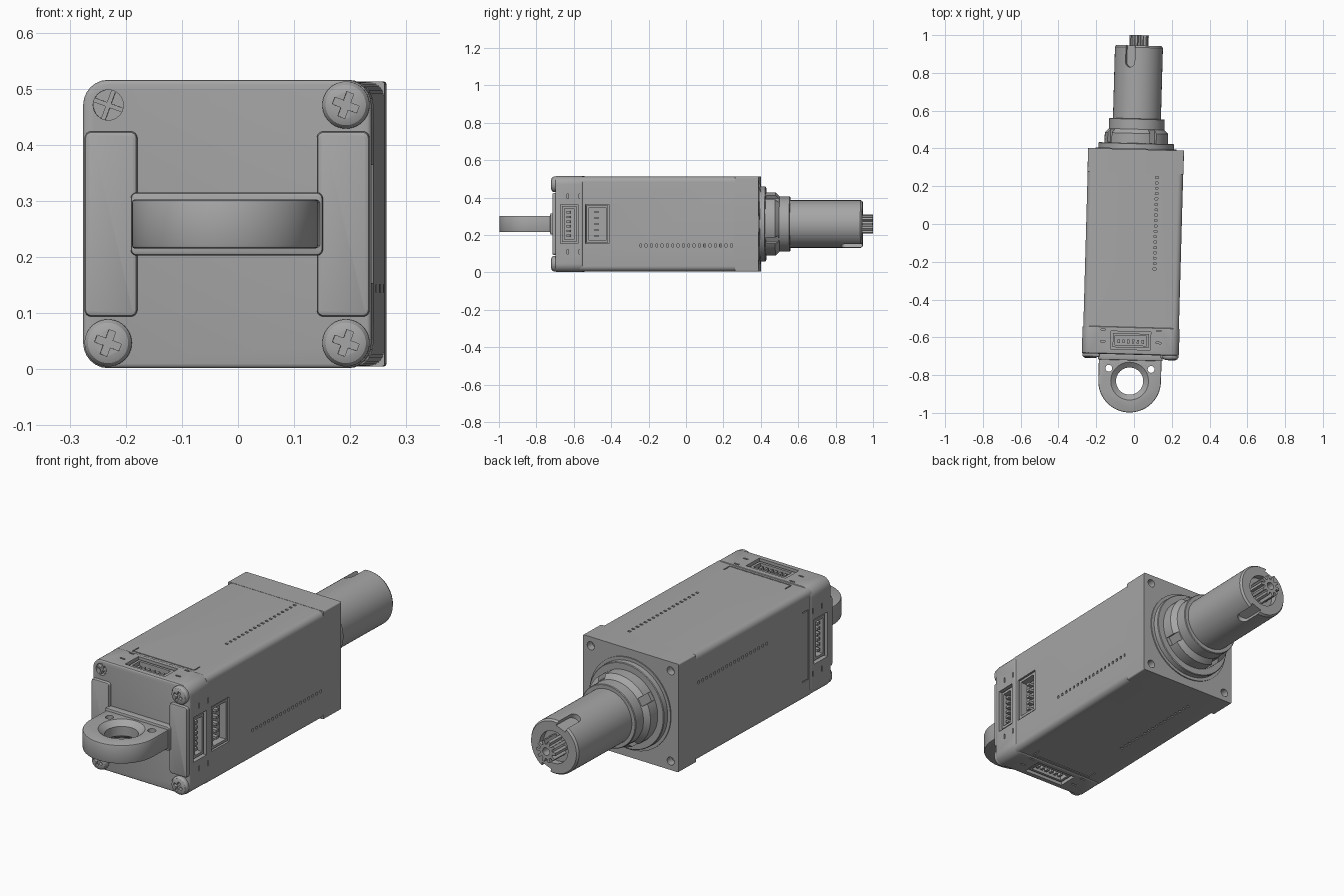
import bpy, bmesh
from math import sin, cos, pi, radians
from mathutils import Matrix, Vector

if "Cube" in bpy.data.objects:
    bpy.data.objects.remove(bpy.data.objects["Cube"], do_unlink=True)

grey = bpy.data.materials.new("satin_grey")
grey.use_nodes = True
colour = (0.38, 0.38, 0.38, 1)
grey.diffuse_color = colour
grey.node_tree.nodes["Principled BSDF"].inputs["Base Color"].default_value = colour
parts = []
PLACE = {'x': lambda u, v, d: (d, u, v), 'y': lambda u, v, d: (u, d, v), 'z': lambda u, v, d: (u, v, d)}


def finish(name, bm, cutter=False):
    bmesh.ops.recalc_face_normals(bm, faces=bm.faces)
    mesh = bpy.data.meshes.new(name)
    bm.to_mesh(mesh)
    bm.free()
    mesh.materials.append(grey)
    ob = bpy.data.objects.new(name, mesh)
    bpy.context.collection.objects.link(ob)
    ob.hide_render = cutter
    if not cutter:
        parts.append(ob)
    return ob


def loft(bm, rings):
    """Skin a list of equal-length point rings and cap both ends."""
    loops = [[bm.verts.new(p) for p in ring] for ring in rings]
    n = len(loops[0])
    for a, b in zip(loops, loops[1:]):
        for i in range(n):
            j = (i + 1) % n
            bm.faces.new((a[i], a[j], b[j], b[i]))
    bm.faces.new(loops[0])
    bm.faces.new(loops[-1])


def prism(bm, pts, d0, d1, axis='y'):
    loft(bm, [[PLACE[axis](u, v, d) for u, v in pts] for d in (d0, d1)])


def circle(r, n=40, cu=0, cv=0):
    return [(cu + r * cos(2 * pi * i / n), cv + r * sin(2 * pi * i / n)) for i in range(n)]


def lathe(bm, profile, axis='y', n=64, cu=0, cv=0):
    loft(bm, [[PLACE[axis](u, v, d) for u, v in circle(r, n, cu, cv)] for d, r in profile])


def rrect(w, h, r, cu=0, cv=0, n=6):
    pts = []
    for k, (sx, sy) in enumerate(((1, 1), (-1, 1), (-1, -1), (1, -1))):
        for i in range(n + 1):
            a = (k + i / n) * pi / 2
            pts.append((cu + sx * (w / 2 - r) + r * cos(a), cv + sy * (h / 2 - r) + r * sin(a)))
    return pts


def box(bm, x, y, z, rot=None):
    m = Matrix.Translation(((x[0] + x[1]) / 2, (y[0] + y[1]) / 2, (z[0] + z[1]) / 2))
    m = m @ Matrix.Diagonal((x[1] - x[0], y[1] - y[0], z[1] - z[0], 1))
    bmesh.ops.create_cube(bm, size=1, matrix=(rot or Matrix()) @ m)


def bake(ob):
    mesh = bpy.data.meshes.new_from_object(ob.evaluated_get(bpy.context.evaluated_depsgraph_get()))
    ob.modifiers.clear()
    ob.data = mesh


def bevel(ob, width, segments=3):
    mod = ob.modifiers.new("bevel", 'BEVEL')
    mod.width, mod.segments, mod.angle_limit = width, segments, radians(40)
    bake(ob)


def cut(ob, bm):
    tool = finish("cutter", bm, True)
    mod = ob.modifiers.new("cut", 'BOOLEAN')
    mod.operation, mod.solver, mod.object = 'DIFFERENCE', 'EXACT', tool
    bake(ob)
    bpy.data.objects.remove(tool, do_unlink=True)


def solid(name, fn, *args, **kw):
    bm = bmesh.new()
    fn(bm, *args, **kw)
    return finish(name, bm)


SIDES = [Matrix.Rotation(k * pi / 2, 4, 'Y') for k in range(4)]  # top, +x, bottom, -x

# Main housing, with vent rows, etched frames and one large socket
body = solid("housing", prism, rrect(.506, .506, .028), -.56, .27)
bm = bmesh.new()
for k, rot in enumerate(SIDES):
    for i in range(18):
        y = -.24 + i * .0285
        box(bm, (.108, .122), (y, y + .01), (.243, .27), rot)
    if k != 1:
        box(bm, (-.165, .165), (-.535, -.530), (.248, .27), rot)
        for x in (-.165, .16):
            box(bm, (x, x + .005), (-.529, -.49), (.248, .27), rot)
box(bm, (-.105, .105), (-.53, -.405), (.215, .27), SIDES[1])
cut(body, bm)
rear = solid("rear_housing", prism, rrect(.508, .508, .006), .27, .395)
bm = bmesh.new()
for sx in (-1, 1):
    for sz in (-1, 1):
        prism(bm, circle(.019, 24, sx * .212, sz * .212), .36, .41)
cut(rear, bm)

# Front cap with a socket bay and slits on each side
cap = solid("front_cap", prism, rrect(.514, .514, .045), -.692, -.545)
bevel(cap, .008)
bm = bmesh.new()
for rot in SIDES:
    box(bm, (-.105, .105), (-.665, -.57), (.22, .28), rot)
    for x in (-.16, .135):
        box(bm, (x, x + .025), (-.63, -.622), (.245, .28), rot)
        box(bm, (x, x + .025), (-.565, -.558), (.245, .28), rot)
prism(bm, circle(.027, 32, -.212, .212), -.72, -.67)
cut(cap, bm)


def socket(name, rot, y0, y1, rows, half=.095):
    """Socket shell with a recessed mouth and a row of pins."""
    bm = bmesh.new()
    for x in (-half, half - .012):
        box(bm, (x, x + .012), (y0, y1), (.2, .249), rot)
    for y in (y0, y1 - .012):
        box(bm, (-half + .012, half - .012), (y, y + .012), (.2, .249), rot)
    for i in range(rows):
        x = (i - (rows - 1) / 2) * 1.6 * half / rows
        box(bm, (x - .006, x + .006), ((y0 + y1) / 2 - .015, (y0 + y1) / 2 + .005), (.2, .242), rot)
    finish(name, bm)


for label, rot in zip(("top", "left", "bottom", "right"), SIDES):
    socket(label + "_socket", rot, -.655, -.58, 6)
socket("large_socket", SIDES[1], -.525, -.41, 5, .1)

# Front plate: ribbed centre panel and side pads
panel = solid("ribbed_panel", prism, rrect(.33, .512, .004), -.716, -.68)
bevel(panel, .006, 2)
bm = bmesh.new()
for i in range(7):
    for s in (-1, 1):
        prism(bm, rrect(.02, .18, .0095, (i - 3) * .04, s * .16), -.73, -.701)
cut(panel, bm)
for side, s in (("left", 1), ("right", -1)):
    pad = solid(side + "_front_pad", prism, rrect(.094, .33, .012, s * .207, 0), -.708, -.68)
    bevel(pad, .007, 2)

# Corner screws with cross slots; one corner is left as an open cross recess
TWIST = Matrix.Rotation(radians(20), 4, 'Y')


def cross(bm, x, z, y, arm, thick, turn):
    rot = Matrix.Translation((x, 0, z)) @ turn
    prism_pts = [(thick, thick), (thick, arm), (-thick, arm), (-thick, thick), (-arm, thick), (-arm, -thick),
                 (-thick, -thick), (-thick, -arm), (thick, -arm), (thick, -thick), (arm, -thick), (arm, thick)]
    loft(bm, [[rot @ Vector((u, d, v)) for u, v in prism_pts] for d in y])


for label, sx, sz in (("upper_left", 1, 1), ("lower_left", 1, -1), ("lower_right", -1, -1)):
    x, z = sx * .212, sz * .212
    screw = solid(label + "_screw", lathe, [(-.68, .042), (-.702, .042), (-.711, .036), (-.716, .024)],
                  n=40, cu=x, cv=z)
    bm = bmesh.new()
    cross(bm, x, z, (-.73, -.702), .023, .0065, TWIST)
    cut(screw, bm)
bm = bmesh.new()
cross(bm, -.212, .212, (-.688, -.66), .027, .004, TWIST)
finish("empty_screw_recess", bm)

# Mounting lug with countersunk eye
outline = [(.166 * cos(a), -.832 + .166 * sin(a)) for a in [pi + i * pi / 40 for i in range(41)]]
lug = solid("mounting_lug", prism, outline + [(.166, -.69), (-.166, -.69)], -.044, .044, axis='z')
bevel(lug, .006, 2)
bm = bmesh.new()
lathe(bm, [(-.06, .1), (-.044, .1), (-.022, .072), (.022, .072), (.044, .1), (.06, .1)], 'z', 48, 0, -.832)
for x in (-.112, .112):
    prism(bm, circle(.018, 24, x, -.767), -.06, .06, 'z')
cut(lug, bm)
base = solid("lug_base", prism, rrect(.342, .112, .01), -.722, -.68)
bevel(base, .005, 2)

# Output flange and notched collar
solid("output_flange", lathe, [(.39, .215), (.4, .215), (.4, .2), (.425, .2), (.428, .197)])
collar = solid("notched_collar", lathe, [(.42, .168), (.48, .168), (.502, .147), (.555, .147), (.558, .144)])
bm = bmesh.new()
for k in range(4):
    box(bm, (-.02, .02), (.43, .52), (.149, .2), Matrix.Rotation(radians(32 + 90 * k), 4, 'Y'))
cut(collar, bm)

# Output barrel with two rounded key slots and a recessed end
barrel = solid("output_barrel", lathe, [(.54, .127), (.935, .127), (.945, .12), (.945, .075), (.915, .075)])
bm = bmesh.new()
for k in range(2):
    rot = Matrix.Rotation(radians(-21 + 180 * k), 4, 'Y')
    loft(bm, [[rot @ Vector((u, v, d)) for u, v in rrect(.052, .24, .0255, 0, .95)] for d in (.104, .15)])
cut(barrel, bm)

# Splined drive shaft with a centre bore
teeth = []
for i in range(10):
    for off, r in ((-.3, .034), (-.2, .051), (.2, .051), (.3, .034)):
        a = (i + off) * 2 * pi / 10
        teeth.append((r * cos(a), r * sin(a)))
spline = solid("splined_shaft", prism, teeth, .9, 1.0)
bm = bmesh.new()
prism(bm, circle(.018, 24), .95, 1.02)
cut(spline, bm)

# Stand the model on the ground with its slight turn, and smooth the round faces
place = Matrix.Translation((0, 0, .259)) @ Matrix.Rotation(radians(-1.6), 4, 'Z')
bpy.ops.object.select_all(action='DESELECT')
for ob in parts:
    ob.data.transform(place)
    ob.select_set(True)
bpy.context.view_layer.objects.active = parts[0]
bpy.ops.object.shade_smooth_by_angle(angle=radians(30))
